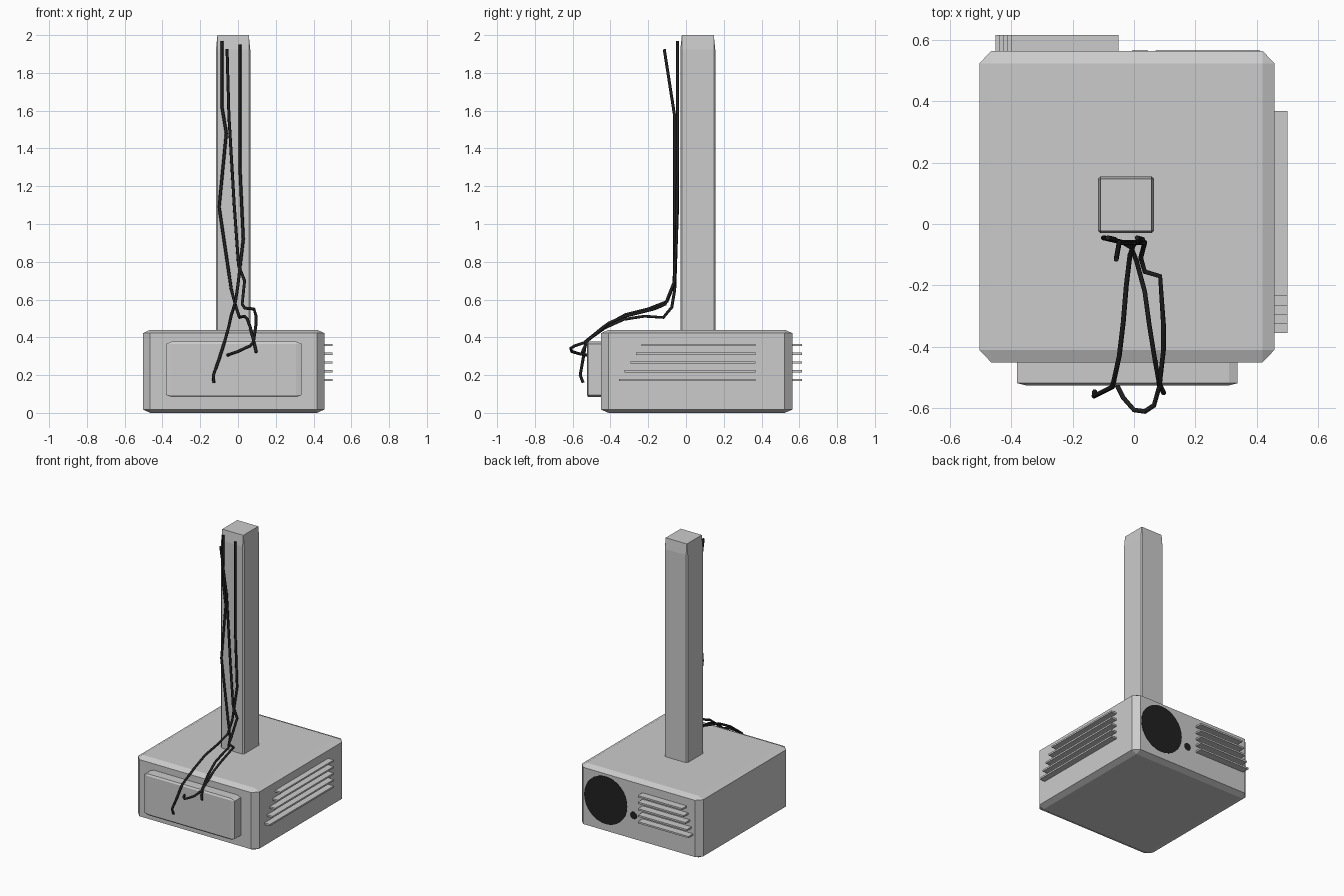
import bpy, bmesh
from mathutils import Vector

dark = bpy.data.materials.new("dark")
dark.diffuse_color = (0.015, 0.015, 0.015, 1)


def finish(name, bm, mat=None):
    me = bpy.data.meshes.new(name)
    bm.to_mesh(me)
    bm.free()
    ob = bpy.data.objects.new(name, me)
    bpy.context.collection.objects.link(ob)
    if mat:
        me.materials.append(mat)
    return ob


def box(name, lo, hi, chamfer=0.0):
    """Box between two corners; the chamfer is a fraction of each dimension."""
    lo, hi = Vector(lo), Vector(hi)
    bm = bmesh.new()
    bmesh.ops.create_cube(bm, size=1)
    if chamfer:
        bmesh.ops.bevel(bm, geom=bm.edges[:], offset=chamfer, segments=1,
                        affect='EDGES', profile=0.5)
    bmesh.ops.scale(bm, vec=hi - lo, verts=bm.verts)
    bmesh.ops.translate(bm, vec=(lo + hi) / 2, verts=bm.verts)
    return finish(name, bm)


def disc(name, x, z, r):
    """Thin dark round plate on the back face."""
    bm = bmesh.new()
    bmesh.ops.create_cone(bm, cap_ends=True, segments=32, radius1=r, radius2=r, depth=0.02)
    for v in bm.verts:
        v.co = Vector((v.co.x + x, 0.555 + v.co.z, v.co.y + z))
    bmesh.ops.recalc_face_normals(bm, faces=bm.faces)
    return finish(name, bm, dark)


def cable(name, pts, r=0.008):
    cu = bpy.data.curves.new(name, 'CURVE')
    cu.dimensions = '3D'
    cu.bevel_depth = r
    cu.bevel_resolution = 2
    cu.use_fill_caps = True
    sp = cu.splines.new('POLY')
    sp.points.add(len(pts) - 1)
    for p, c in zip(sp.points, pts):
        p.co = (*c, 1)
    cu.materials.append(dark)
    ob = bpy.data.objects.new(name, cu)
    bpy.context.collection.objects.link(ob)


# main housing, front panel and ceiling pole
box("housing", (-0.503, -0.45, 0.0), (0.457, 0.563, 0.44), 0.04)
box("front_panel", (-0.38, -0.525, 0.083), (0.337, -0.35, 0.377), 0.04)
box("pole", (-0.117, -0.03, 0.2), (0.065, 0.155, 2.0), 0.043)

# vent slats on the right side and on the back, longer toward the bottom
for i in range(5):
    z = 0.36 - 0.0465 * i
    y0 = -0.235 - 0.03 * i
    box(f"side_slat_{i}", (0.44, y0, z - 0.006), (0.50, 0.367, z + 0.006))
    x0 = -0.40 - 0.0125 * i
    box(f"back_slat_{i}", (x0, 0.545, z - 0.006), (-0.05, 0.615, z + 0.006))

# lens and sensor on the back
disc("lens", 0.24, 0.235, 0.17)
disc("sensor", 0.02, 0.185, 0.026)

# loose cables running down the pole and over the front edge
cable("cable_left", [
    (-0.085, -0.045, 1.97), (-0.085, -0.045, 1.62), (-0.062, -0.05, 1.48),
    (-0.10, -0.045, 1.09), (-0.035, -0.06, 0.65), (-0.01, -0.075, 0.56),
    (0.008, -0.12, 0.505), (0.035, -0.22, 0.512), (0.05, -0.33, 0.495),
    (0.066, -0.43, 0.45), (0.082, -0.52, 0.385), (0.097, -0.55, 0.32)])
cable("cable_middle", [
    (-0.058, -0.115, 1.925), (-0.048, -0.06, 1.57), (-0.02, -0.06, 1.1),
    (0.003, -0.06, 0.78), (0.035, -0.06, 0.70), (0.022, -0.11, 0.575),
    (0.035, -0.155, 0.555), (0.085, -0.17, 0.55), (0.096, -0.33, 0.51),
    (0.096, -0.41, 0.475), (0.082, -0.53, 0.375), (0.065, -0.59, 0.355),
    (0.035, -0.61, 0.342), (0.0, -0.605, 0.325), (-0.035, -0.565, 0.313),
    (-0.055, -0.525, 0.306)])
cable("cable_right", [
    (0.01, -0.045, 1.95), (0.01, -0.045, 1.3), (0.028, -0.05, 0.92),
    (0.0, -0.065, 0.68), (-0.013, -0.10, 0.59), (-0.025, -0.20, 0.55),
    (-0.035, -0.32, 0.52), (-0.048, -0.43, 0.46), (-0.07, -0.53, 0.38),
    (-0.10, -0.545, 0.285), (-0.13, -0.56, 0.20), (-0.128, -0.545, 0.16)])
